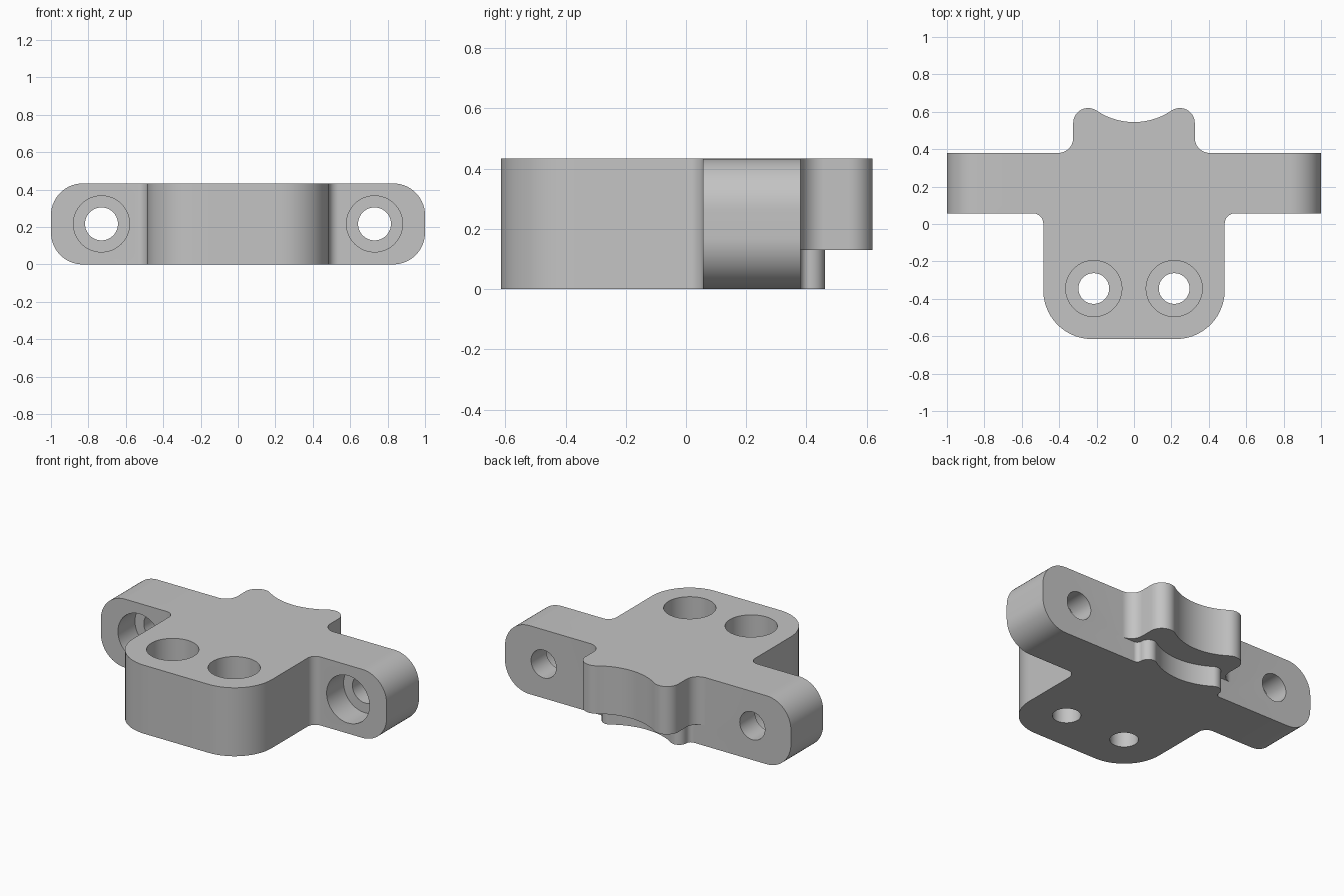
import bpy, bmesh
from math import pi, sin, cos, atan2
from mathutils import Vector, Matrix

if "Cube" in bpy.data.objects:
    bpy.data.objects.remove(bpy.data.objects["Cube"], do_unlink=True)

H = 0.433          # block height
BACK = 0.38        # rear face of the arms
STEP = 0.13        # underside of the rear tab

grey = bpy.data.materials.new("plain grey")
grey.use_nodes = True
grey.diffuse_color = (0.55, 0.55, 0.55, 1)
grey.node_tree.nodes["Principled BSDF"].inputs["Base Color"].default_value = (0.55, 0.55, 0.55, 1)


def arc(cx, cy, r, a0, a1, n=14):
    return [(cx + r * cos(a0 + (a1 - a0) * i / n), cy + r * sin(a0 + (a1 - a0) * i / n))
            for i in range(n + 1)]


def rounded(corners, n=14):
    """Outline with right-angled corners (x, y, radius) rounded off."""
    out = []
    for i, (x, y, r) in enumerate(corners):
        p = Vector((x, y))
        if r == 0:
            out.append((x, y))
            continue
        u = (Vector(corners[i - 1][:2]) - p).normalized()
        v = (Vector(corners[(i + 1) % len(corners)][:2]) - p).normalized()
        for k in range(n + 1):
            t = k / n * pi / 2
            out.append(tuple(p + r * (u * (1 - sin(t)) + v * (1 - cos(t)))))
    return out


def mirrored(half):
    """Close a right-hand outline with its mirror image across x = 0."""
    return half + [(-x, y) for x, y in reversed(half) if abs(x) > 1e-5]


def prism(name, outline, lo, hi, upright=False):
    """Extrude an outline along z, or along y when upright."""
    bm = bmesh.new()
    face = bm.faces.new([bm.verts.new((x, y, lo)) for x, y in outline])
    ext = bmesh.ops.extrude_face_region(bm, geom=[face])
    verts = [g for g in ext["geom"] if isinstance(g, bmesh.types.BMVert)]
    bmesh.ops.translate(bm, verts=verts, vec=(0, 0, hi - lo))
    if upright:
        bm.transform(Matrix.Rotation(pi / 2, 4, "X"))   # outline y -> z, depth -> -y
    bmesh.ops.recalc_face_normals(bm, faces=bm.faces[:])
    mesh = bpy.data.meshes.new(name)
    bm.to_mesh(mesh)
    bm.free()
    mesh.materials.append(grey)
    ob = bpy.data.objects.new(name, mesh)
    bpy.context.collection.objects.link(ob)
    return ob


def combine(target, other, operation):
    mod = target.modifiers.new(operation.lower(), "BOOLEAN")
    mod.operation, mod.object, mod.solver = operation, other, "EXACT"
    bpy.context.view_layer.objects.active = target
    bpy.ops.object.modifier_apply(modifier=mod.name)
    bpy.data.objects.remove(other, do_unlink=True)


def horned(width, r, fillet, peak, valley):
    """Rear projection: filleted foot, round horn, hollow middle."""
    cx, cy = width - r, peak - r
    d = valley - cy
    big = (cx * cx + d * d - r * r) / (2 * (r - d))     # hollow tangent to the horn
    centre_y = valley + big
    a = atan2(centre_y - cy, -cx)
    half = [(width + fillet, 0.2)]
    half += arc(width + fillet, BACK + fillet, fillet, 1.5 * pi, pi)
    half += arc(cx, cy, r, 0, a)
    half += arc(0, centre_y, big, a - pi, -pi / 2)[1:]
    return mirrored(half)


# Front body with side arms, trimmed to the rounded arm ends
plan = mirrored(rounded([(0, -0.615, 0), (0.485, -0.615, 0.26), (0.485, 0.057, 0.055),
                         (1.2, 0.057, 0), (1.2, BACK, 0), (0, BACK, 0)]))
bracket = prism("bracket", plan, -0.1, H + 0.1)
silhouette = rounded([(-1, 0, 0.17), (1, 0, 0.17), (1, H, 0.17), (-1, H, 0.17)])
combine(bracket, prism("arm_ends", silhouette, -1, 1, upright=True), "INTERSECT")

# Rear tab and the shorter lip below it
combine(bracket, prism("rear_tab", horned(0.325, 0.08, 0.08, 0.62, 0.545), STEP, H), "UNION")
combine(bracket, prism("rear_lip", horned(0.29, 0.05, 0.03, 0.462, 0.39), 0, STEP), "UNION")

# Counterbored bolt holes: two down through the body, two through the arms
for s in (-1, 1):
    for r, lo in ((0.082, -0.2), (0.15, H - 0.25)):
        hole = arc(s * 0.215, -0.345, r, 0, 2 * pi, 64)[:-1]
        combine(bracket, prism("body_hole", hole, lo, H + 0.2), "DIFFERENCE")
    for r, lo in ((0.088, -0.8), (0.15, -0.227)):
        hole = arc(s * 0.73, H / 2, r, 0, 2 * pi, 64)[:-1]
        combine(bracket, prism("arm_hole", hole, lo, 0.1, upright=True), "DIFFERENCE")

bpy.ops.object.select_all(action="DESELECT")
bracket.select_set(True)
bpy.context.view_layer.objects.active = bracket
bpy.ops.object.shade_smooth_by_angle(angle=pi / 6)
